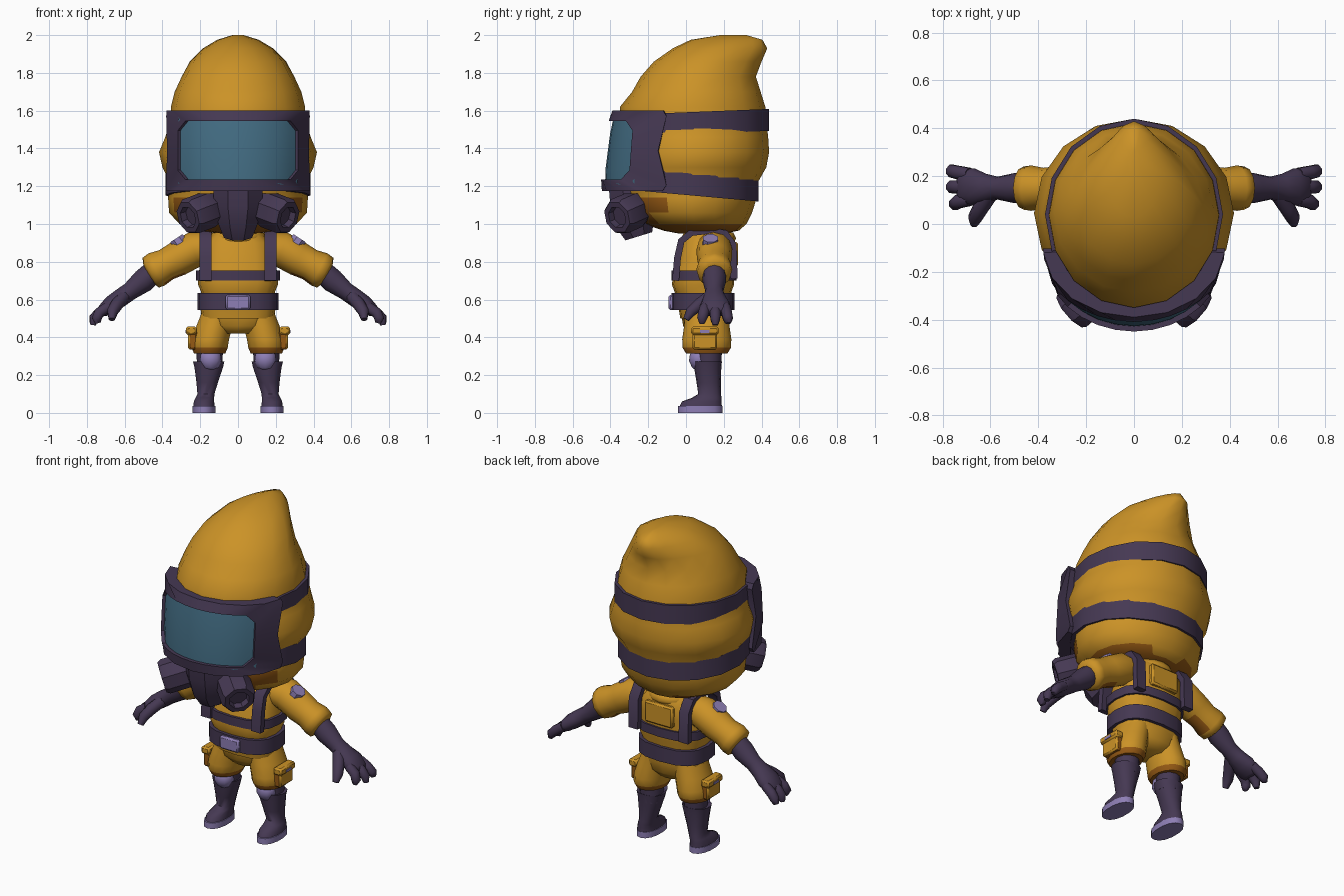
import bpy, bmesh, math
from mathutils import Vector as V

if "Cube" in bpy.data.objects:
    bpy.data.objects.remove(bpy.data.objects["Cube"])


def material(name, rgb):
    m = bpy.data.materials.new(name)
    m.diffuse_color = (*rgb, 1)
    m.use_nodes = True
    m.node_tree.nodes["Principled BSDF"].inputs["Base Color"].default_value = m.diffuse_color
    return m


ORANGE = material("orange cloth", (.60, .29, .02))
BROWN = material("brown cloth", (.30, .10, .007))
DARK = material("dark purple rubber", (.060, .040, .086))
LILAC = material("lilac plastic", (.27, .21, .46))
GLASS = material("blue glass", (.055, .15, .225))


def finish(name, bm, mats, mirror=False, rule=None, angle=40):
    bmesh.ops.recalc_face_normals(bm, faces=bm.faces)
    bm.normal_update()
    if rule:
        for f in bm.faces:
            f.material_index = int(rule(f))
    me = bpy.data.meshes.new(name)
    bm.to_mesh(me)
    bm.free()
    for m in mats:
        me.materials.append(m)
    ob = bpy.data.objects.new(name, me)
    bpy.context.collection.objects.link(ob)
    if mirror:
        ob.modifiers.new("Mirror", 'MIRROR')
    bpy.ops.object.select_all(action='DESELECT')
    ob.select_set(True)
    bpy.context.view_layer.objects.active = ob
    bpy.ops.object.shade_smooth_by_angle(angle=math.radians(angle))
    return ob


def loft(name, rings, mats, closed=False, **kw):
    """Skin a list of point rings; cap the ends unless closed."""
    bm = bmesh.new()
    vs = [[bm.verts.new(p) for p in r] for r in rings]
    n = len(vs[0])
    pairs = list(zip(vs, vs[1:])) + ([(vs[-1], vs[0])] if closed else [])
    for a, b in pairs:
        for i in range(n):
            j = (i + 1) % n
            bm.faces.new((a[i], a[j], b[j], b[i]))
    if not closed:
        bm.faces.new(vs[0])
        bm.faces.new(vs[-1])
    return finish(name, bm, mats, **kw)


def flat_ring(z, cy, rx, ry, cx=0, n=16, k=1.0, taper=0, slope=0):
    """Horizontal ring; k < 1 makes it boxier, taper narrows its back."""
    out = []
    for i in range(n):
        a = 2 * math.pi * i / n
        s, c = math.sin(a), math.cos(a)
        x = rx * math.copysign(abs(s) ** k, s) * (1 - taper * max(0, -c))
        y = -ry * math.copysign(abs(c) ** k, c)
        out.append(V((cx + x, cy + y, z + slope * y)))
    return out


def tube(name, path, mats, n=12, ref=(0, 1, 0), **kw):
    """Skin along (x, y, z, a, b): a is the half size along ref, b across."""
    pts = [V(p[:3]) for p in path]
    rings = []
    for i, p in enumerate(path):
        d = (pts[min(i + 1, len(pts) - 1)] - pts[max(i - 1, 0)]).normalized()
        u = V(ref)
        u = (u - d * u.dot(d)).normalized()
        w = d.cross(u)
        ph = math.pi / n if n in (4, 8) else 0
        sc = math.sqrt(2) if n == 4 else 1
        a, b = p[3] * sc, p[-1] * sc
        rings.append([pts[i] + u * a * math.cos(t) + w * b * math.sin(t)
                      for t in (2 * math.pi * j / n + ph for j in range(n))])
    return loft(name, rings, mats, **kw)


def box(name, c, size, mats, bevel=.01, **kw):
    bm = bmesh.new()
    bmesh.ops.create_cube(bm, size=1)
    for v in bm.verts:
        v.co = V([c[i] + v.co[i] * size[i] for i in range(3)])
    if bevel:
        bmesh.ops.bevel(bm, geom=bm.edges[:], offset=bevel, segments=1, affect='EDGES')
    return finish(name, bm, mats, **kw)


# Hood: stacked rings, drawn back to a folded tip
hood = [(.95, .08, .10, .12, 0), (.965, .08, .22, .20, 0), (1.0, .05, .31, .27, 0),
        (1.06, .03, .365, .32, 0), (1.14, .03, .37, .345, 0), (1.22, .03, .36, .35, 0),
        (1.30, .04, .40, .385, 0), (1.38, .045, .418, .395, 0), (1.46, .045, .385, .39, 0),
        (1.55, .04, .358, .385, 0), (1.62, .035, .355, .385, 0), (1.70, .055, .335, .34, .05),
        (1.78, .065, .298, .305, .1), (1.86, .115, .255, .285, .3), (1.93, .18, .185, .25, .4),
        (1.975, .215, .11, .19, .4), (2.0, .25, .03, .07, .3)]
loft("hood", [flat_ring(z, cy, rx, ry, taper=t) for z, cy, rx, ry, t in hood],
     [ORANGE, BROWN], angle=80,
     rule=lambda f: f.normal.z < -.8 or (f.calc_center_median().z < 1.16
                                         and f.calc_center_median().y < -.15))

# Straps around the hood
for name, z, slope, rx, ry, cy in (("upper_hood_strap", 1.535, .04, .372, .40, .04),
                                   ("lower_hood_strap", 1.21, -.09, .383, .365, .02)):
    prof = [(-.058, -.03), (-.058, 0), (.058, 0), (.058, -.03)]
    loft(name, [flat_ring(z + dz, cy, rx + dr, ry + dr, slope=slope) for dz, dr in prof],
         [DARK], closed=True)


# Mask: points on a curved shield
def shield(t, z, out=0):
    lean = .13 * (1.6 - z)
    return V(((.38 + out) * math.sin(t),
              -.10 - (.29 + lean + out) * math.cos(t), z))


def frame_loop(a, z0, z1, ct, cz, out, flare=0):
    top = [(-(a - ct) + 2 * (a - ct) * i / 8, z1) for i in range(9)]
    side = [(a, z1 - cz), (a - flare, (z0 + z1) / 2), (a, z0 + cz)]
    loop = top + side + [(-t, z0 + z1 - z) for t, z in top + side]
    return [shield(t, z, out) for t, z in loop]


OUT = (1.56, 1.175, 1.60, .06, .03)
INN = (.95, 1.235, 1.545, .16, .05)
loft("mask_frame", [frame_loop(*OUT, -.07, .14), frame_loop(*OUT, 0, .14),
                    frame_loop(*INN, .012), frame_loop(*INN, -.06)],
     [DARK], closed=True, angle=30)

bm = bmesh.new()
grid = [[bm.verts.new(shield(-1.02 + .204 * i, 1.21 + .09 * j, -.012 + (.008 if j in (1, 2, 3) else 0)))
         for i in range(11)] for j in range(5)]
for j in range(4):
    for i in range(10):
        bm.faces.new((grid[j][i], grid[j][i + 1], grid[j + 1][i + 1], grid[j + 1][i]))
finish("visor", bm, [GLASS])

# Breathing piece and side filters
tube("muzzle", [(0, -.28, 1.20, .14, .14), (0, -.28, 1.10, .14, .13),
                (0, -.27, 1.0, .11, .11), (0, -.25, .935, .08, .08)],
     [DARK], n=8, ref=(1, 0, 0), angle=25)
start, end = V((.12, -.24, 1.09)), V((.265, -.365, 1.035))
steps = [(0, .08), (.3, .10), (.9, .10), (1, .088), (1, .06), (.82, .055)]
d = (end - start).normalized()
u = d.cross(V((0, 0, 1))).normalized()
w = d.cross(u)
loft("filter", [[start.lerp(end, s) + (u * math.cos(t) + w * math.sin(t)) * r
                 for t in (math.pi * (i + .5) / 4 for i in range(8))] for s, r in steps],
     [DARK], mirror=True, angle=30)

# Torso, collar and harness
torso = [(.50, .10, .19, .13), (.56, .10, .20, .14), (.64, .09, .195, .15),
         (.68, .09, .212, .165), (.74, .095, .208, .16), (.82, .11, .195, .15),
         (.90, .12, .18, .14), (.945, .12, .13, .12), (.98, .12, .10, .10)]
loft("torso", [flat_ring(z, cy, rx, ry, k=.75) for z, cy, rx, ry in torso], [ORANGE], angle=70)
collar = [(.90, .135, .135), (.925, .15, .145), (.955, .135, .13), (.96, .10, .10)]
loft("collar", [flat_ring(z, .12, rx, ry) for z, rx, ry in collar], [ORANGE, BROWN], angle=70,
     rule=lambda f: f.normal.z > .7)
box("back_yoke", (0, .25, .84), (.19, .05, .13), [ORANGE])


def band(name, z, h, cy, rx, ry):
    prof = [(-h, -.03), (-h, 0), (h, 0), (h, -.03)]
    loft(name, [flat_ring(z + dz, cy, rx + dr, ry + dr, k=.75) for dz, dr in prof],
         [DARK], closed=True)


band("chest_strap", .728, .027, .095, .222, .172)
band("belt", .59, .045, .09, .215, .168)
box("buckle", (0, -.075, .585), (.13, .035, .08), [LILAC])
strap = [(-.055, .70), (-.045, .82), (-.025, .91), (.03, .955), (.12, .965),
         (.21, .95), (.25, .89), (.255, .71)]
tube("shoulder_strap", [(.172, y, z, .032, .018) for y, z in strap], [DARK],
     n=4, ref=(1, 0, 0), mirror=True)

# Sleeves with arm patches
tube("sleeve", [(.13, .14, .88, .08), (.23, .15, .865, .095), (.32, .15, .815, .092),
                (.38, .15, .785, .085), (.43, .15, .76, .095), (.462, .15, .742, .09),
                (.475, .15, .735, .055)], [ORANGE, BROWN], mirror=True, angle=70,
     rule=lambda f: f.normal.z < -.75 and .27 < f.calc_center_median().x < .4)
tube("arm_patch", [(.30, .13, .885, .046, .046), (.326, .13, .925, .042, .042)],
     [LILAC], n=8, mirror=True)

# Gloves
tube("glove", [(.43, .15, .765, .058), (.50, .15, .70, .063), (.57, .15, .645, .048),
               (.62, .15, .61, .06, .048), (.67, .155, .575, .078, .046),
               (.715, .155, .54, .075, .034), (.73, .155, .525, .06, .02)],
     [DARK], mirror=True, angle=70)
for name, y0, y1, x, z in (("rear_finger", .208, .222, .772, .475),
                           ("middle_finger", .155, .155, .768, .465),
                           ("front_finger", .102, .085, .74, .475)):
    tube(name, [(.69, y0, .56, .029), (.735, (y0 + y1) / 2, .53, .03),
                ((.74 + x) / 2 + .008, y1, .5, .028), (x, y1, z, .016)],
         [DARK], n=8, mirror=True, angle=70)
tube("thumb", [(.60, .13, .62, .035), (.64, .07, .575, .034), (.665, .025, .535, .03),
               (.668, .0, .495, .017)], [DARK], n=8, ref=(1, 0, 0), mirror=True, angle=70)

# Shorts with cargo pockets
pelvis = [(.42, .08, .09), (.46, .17, .12), (.52, .195, .13), (.58, .195, .135)]
loft("shorts_seat", [flat_ring(z, .105, rx, ry, k=.85) for z, rx, ry in pelvis], [ORANGE], angle=70)
legs = [(.54, .10, .09, .115), (.46, .125, .098, .12), (.39, .145, .10, .13),
        (.345, .15, .098, .128), (.315, .15, .085, .11), (.315, .15, .06, .07)]
loft("shorts_leg", [flat_ring(z, .11, rx, ry, cx=x, n=14) for z, x, rx, ry in legs],
     [ORANGE, BROWN], mirror=True, angle=60, rule=lambda f: f.calc_center_median().z < .335)
box("pocket", (.24, .10, .385), (.05, .13, .10), [BROWN, ORANGE], mirror=True,
    rule=lambda f: f.normal.x > .5)
box("pocket_flap", (.247, .10, .435), (.056, .145, .045), [ORANGE], mirror=True)
box("pocket_tab", (.274, .10, .43), (.009, .05, .015), [LILAC], bevel=0, mirror=True)

# Legs, knee pads and boots
tube("shin", [(.15, .12, .38, .072), (.15, .12, .22, .066)], [DARK], ref=(1, 0, 0), mirror=True)
pad = [(.225, .02), (.24, .042), (.275, .06), (.31, .055), (.335, .03)]
loft("knee_pad", [flat_ring(z, .07, r, r * .9, cx=.145, n=10) for z, r in pad],
     [LILAC], mirror=True, angle=70)
boot = [(.265, .155, .115, .06, .055), (.272, .155, .115, .085, .075), (.24, .155, .115, .077, .072),
        (.16, .163, .12, .058, .064), (.10, .17, .125, .046, .06), (.08, .175, .11, .05, .078),
        (.06, .18, .083, .055, .105), (.03, .18, .077, .058, .113)]
loft("boot", [flat_ring(z, cy, rx, ry, cx=x, n=14, k=.9) for z, x, cy, rx, ry in boot],
     [DARK], mirror=True, angle=60)
loft("sole", [flat_ring(z, .075, .062, .117, cx=.18, n=14, k=.9) for z in (0, .036)],
     [LILAC], mirror=True)
